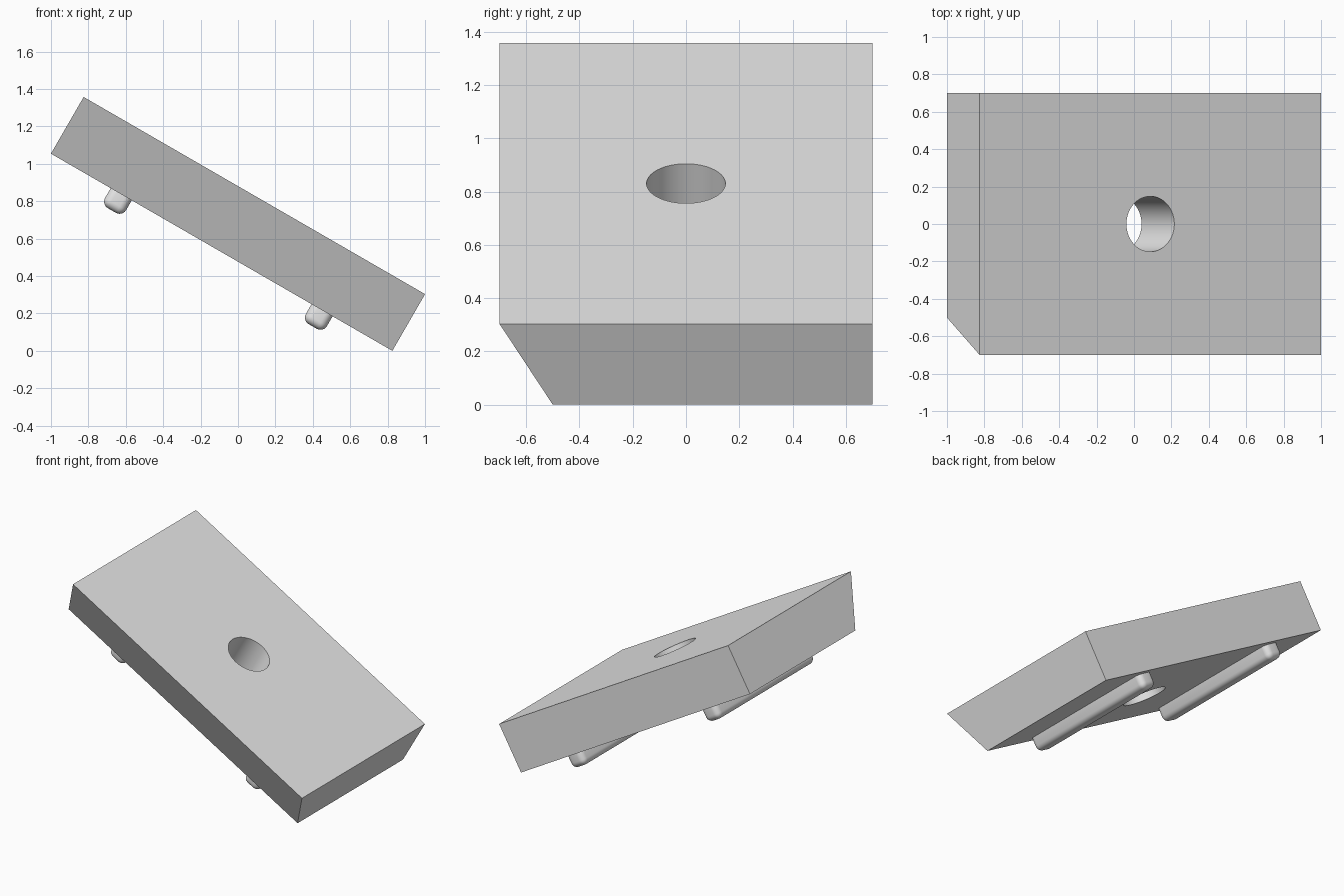
import bpy, bmesh, math
from mathutils import Matrix

if "Cube" in bpy.data.objects:
    bpy.data.objects.remove(bpy.data.objects["Cube"], do_unlink=True)

LENGTH, THICK = 2.108, 0.35
HALF = THICK / 2
# Everything is built flat, then tilted together
TILT = Matrix.Translation((0, 0, 0.679)) @ Matrix.Rotation(math.radians(30), 4, 'Y')

grey = bpy.data.materials.new("light_grey")
grey.use_nodes = True
grey.diffuse_color = (0.8, 0.8, 0.8, 1)
grey.node_tree.nodes["Principled BSDF"].inputs["Base Color"].default_value = (0.8, 0.8, 0.8, 1)


def make_object(name, bm):
    bmesh.ops.recalc_face_normals(bm, faces=bm.faces)
    mesh = bpy.data.meshes.new(name)
    bm.to_mesh(mesh)
    bm.free()
    mesh.materials.append(grey)
    obj = bpy.data.objects.new(name, mesh)
    bpy.context.collection.objects.link(obj)
    obj.matrix_world = TILT
    return obj


def activate(obj):
    bpy.ops.object.select_all(action='DESELECT')
    obj.select_set(True)
    bpy.context.view_layer.objects.active = obj


# Slab: side profile with a slanted front, extruded along its length
bm = bmesh.new()
profile = [(-0.7, HALF), (0.7, HALF), (0.7, -HALF), (-0.5, -HALF)]
face = bm.faces.new([bm.verts.new((-LENGTH / 2, y, z)) for y, z in profile])
extruded = bmesh.ops.extrude_face_region(bm, geom=[face])["geom"]
moved = [v for v in extruded if isinstance(v, bmesh.types.BMVert)]
bmesh.ops.translate(bm, verts=moved, vec=(LENGTH, 0, 0))
slab = make_object("slab", bm)

# Round hole through the middle of the slab
bm = bmesh.new()
bmesh.ops.create_cone(bm, cap_ends=True, segments=64, radius1=0.148, radius2=0.148, depth=1)
cutter = make_object("hole_cutter", bm)
cutter.hide_render = True
bpy.context.view_layer.update()
cut = slab.modifiers.new("hole", 'BOOLEAN')
cut.operation = 'DIFFERENCE'
cut.solver = 'EXACT'
cut.object = cutter
activate(slab)
bpy.ops.object.modifier_apply(modifier=cut.name)
bpy.data.objects.remove(cutter, do_unlink=True)
bpy.ops.object.shade_smooth_by_angle(angle=math.radians(30))

# Rounded rails under the slab
RAIL_SIZE = (0.13, 1.1, 0.15)
for name, x in (("upper_rail", -0.62), ("lower_rail", 0.62)):
    bm = bmesh.new()
    bmesh.ops.create_cube(bm, size=1)
    bmesh.ops.scale(bm, vec=RAIL_SIZE, verts=bm.verts)
    bmesh.ops.bevel(bm, geom=bm.edges[:], offset=0.04, segments=6, profile=0.5, affect='EDGES')
    bmesh.ops.translate(bm, verts=bm.verts, vec=(x, 0.1, -HALF - 0.025))
    activate(make_object(name, bm))
    bpy.ops.object.shade_smooth()
